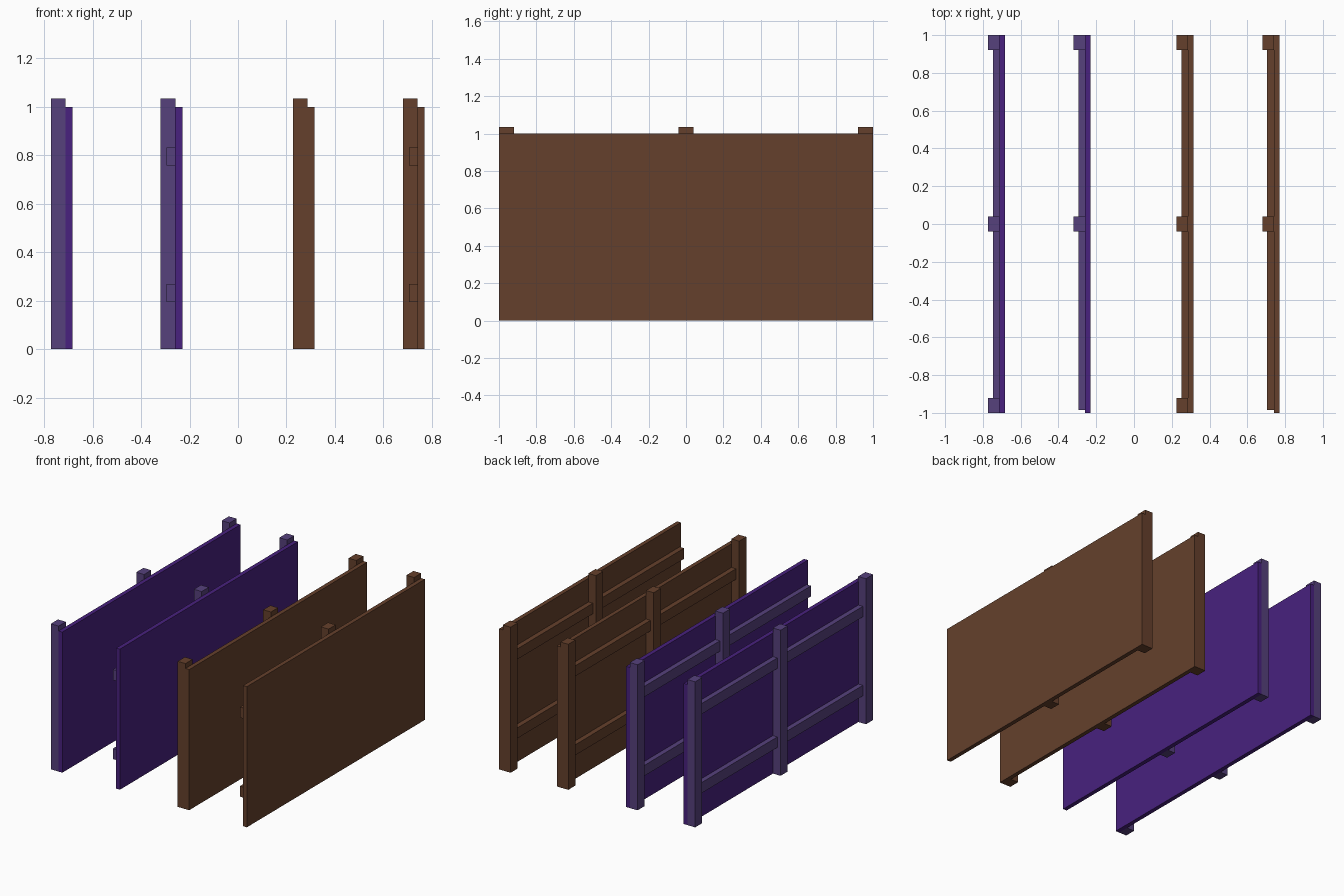
import bpy
import bmesh
from mathutils import Vector

if "Cube" in bpy.data.objects:
    bpy.data.objects.remove(bpy.data.objects["Cube"])


def material(name, rgb):
    m = bpy.data.materials.new(name)
    m.diffuse_color = (*rgb, 1.0)
    m.use_nodes = True
    m.node_tree.nodes["Principled BSDF"].inputs["Base Color"].default_value = m.diffuse_color
    return m


brown = material("brown_wood", (0.130, 0.051, 0.025))
purple = material("purple_panel_paint", (0.065, 0.0152, 0.209))
dusty = material("dusty_purple_frame", (0.093, 0.053, 0.202))


def box(name, x, y, z, mat):
    """Box from (min, max) ranges on each axis."""
    bm = bmesh.new()
    bmesh.ops.create_cube(bm, size=1.0)
    lo = Vector((x[0], y[0], z[0]))
    hi = Vector((x[1], y[1], z[1]))
    for v in bm.verts:
        v.co = Vector((lo[i] + (v.co[i] + 0.5) * (hi[i] - lo[i]) for i in range(3)))
    me = bpy.data.meshes.new(name)
    bm.to_mesh(me)
    bm.free()
    me.materials.append(mat)
    ob = bpy.data.objects.new(name, me)
    bpy.context.collection.objects.link(ob)
    return ob


def fence(label, x0, front_post, panel_mat, frame_mat):
    # solid panel on the right side
    box(label + "_panel", (x0 + 0.06, x0 + 0.09), (-1, 1), (0, 1), panel_mat)
    # posts on the left side
    ys = [0.0, 0.96] + ([-0.96] if front_post else [])
    for i, y in enumerate(ys):
        box(f"{label}_post_{i + 1}", (x0, x0 + 0.061), (y - 0.04, y + 0.04),
            (0, 1.035), frame_mat)
    # two horizontal rails
    for part, z in (("lower", 0.195), ("upper", 0.757)):
        box(f"{label}_{part}_rail", (x0 + 0.025, x0 + 0.06), (-0.985, 0.985),
            (z, z + 0.075), frame_mat)


# two painted fences and two wooden ones; every second one lacks a front post
fence("painted_fence_full", -0.772, True, purple, dusty)
fence("painted_fence_open", -0.319, False, purple, dusty)
fence("wooden_fence_full", 0.226, True, brown, brown)
fence("wooden_fence_open", 0.680, False, brown, brown)
